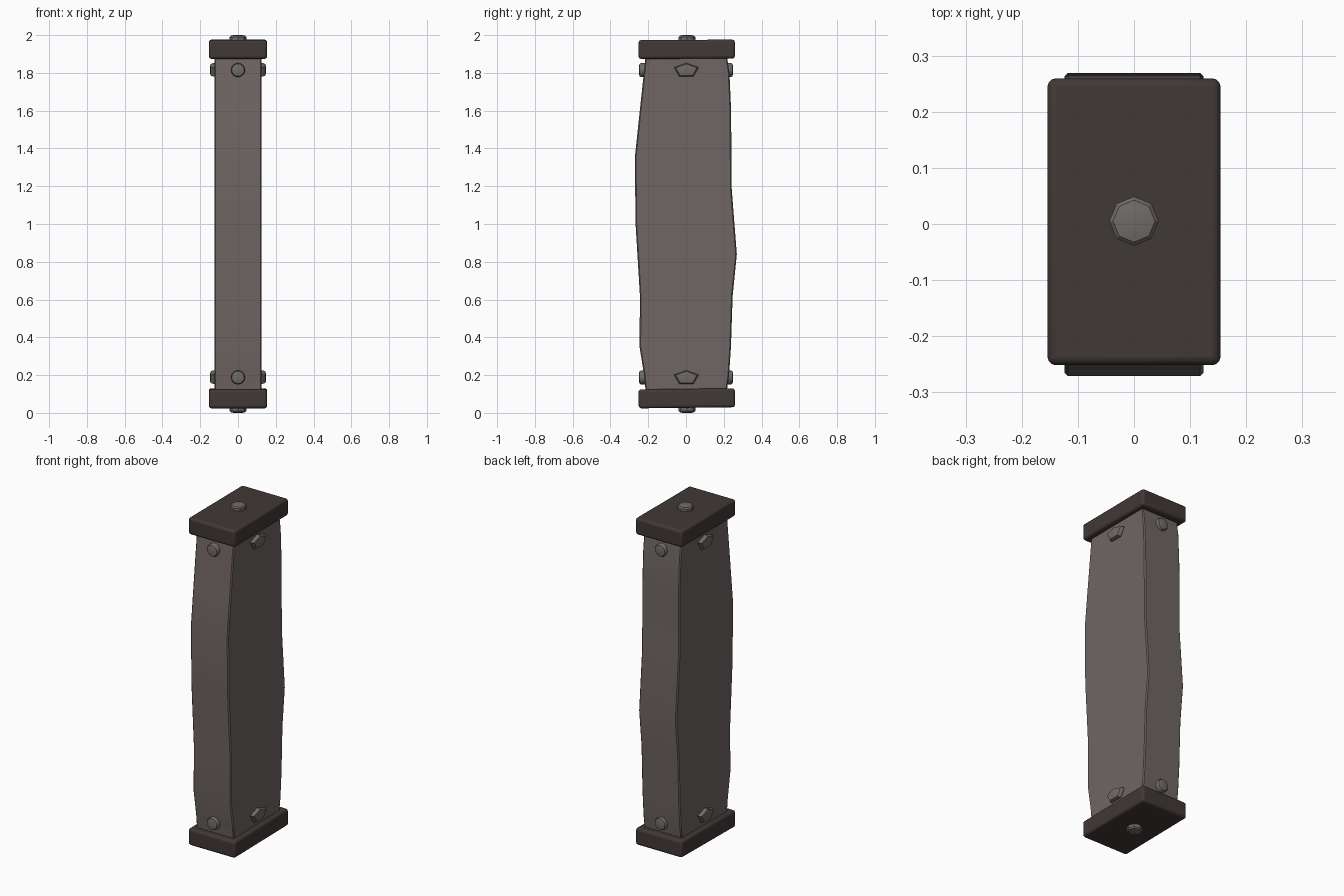
import bpy, bmesh, math
from mathutils import Matrix, Vector

if "Cube" in bpy.data.objects:
    bpy.data.objects.remove(bpy.data.objects["Cube"])


def material(name, rgb):
    m = bpy.data.materials.new(name)
    m.diffuse_color = (*rgb, 1)
    m.use_nodes = True
    m.node_tree.nodes["Principled BSDF"].inputs["Base Color"].default_value = m.diffuse_color
    return m


BODY = material("warm grey", (0.158, 0.132, 0.126))
CAP = material("dark brown", (0.052, 0.040, 0.037))
BOLT = material("bolt grey", (0.160, 0.147, 0.142))


def finish(name, bm, mat, bevel=0.0, segments=2, angle=35):
    bmesh.ops.recalc_face_normals(bm, faces=bm.faces)
    me = bpy.data.meshes.new(name)
    bm.to_mesh(me)
    bm.free()
    me.materials.append(mat)
    ob = bpy.data.objects.new(name, me)
    bpy.context.collection.objects.link(ob)
    if bevel:
        mod = ob.modifiers.new("bevel", 'BEVEL')
        mod.width, mod.segments = bevel, segments
        mod.limit_method, mod.angle_limit = 'ANGLE', math.radians(40)
    bpy.ops.object.select_all(action='DESELECT')
    ob.select_set(True)
    bpy.context.view_layer.objects.active = ob
    bpy.ops.object.shade_smooth_by_angle(angle=math.radians(angle))
    return ob


def stack(outline, levels):
    """Loft a 2D outline through (height, scale) levels along local z."""
    bm = bmesh.new()
    rings = [[bm.verts.new((x * s, y * s, h)) for x, y in outline] for h, s in levels]
    n = len(outline)
    for a, b in zip(rings, rings[1:]):
        for i in range(n):
            bm.faces.new((a[i], a[(i + 1) % n], b[(i + 1) % n], b[i]))
    bm.faces.new(rings[0])
    bm.faces.new(rings[-1])
    return bm


def circle(r, n):
    return [(r * math.cos(2 * math.pi * i / n), r * math.sin(2 * math.pi * i / n))
            for i in range(n)]


def frame(origin, right, up, out):
    """Matrix sending local x, y, z to the given directions."""
    m = Matrix((right, up, out)).transposed().to_4x4()
    m.translation = Vector(origin)
    return m


# Body: uneven worn profile (y, z), extruded across x
front = [(-0.212, 0.10), (-0.222, 0.20), (-0.246, 0.35), (-0.244, 0.62),
         (-0.267, 1.00), (-0.271, 1.35), (-0.250, 1.55), (-0.220, 1.83), (-0.213, 1.90)]
back = [(0.215, 1.90), (0.230, 1.80), (0.239, 1.60), (0.241, 1.20),
        (0.269, 0.84), (0.247, 0.62), (0.238, 0.35), (0.228, 0.20), (0.214, 0.10)]
bm = stack(front + back, [(-0.124, 1), (0.124, 1)])
bm.transform(frame((0, 0, 0), (0, 1, 0), (0, 0, 1), (1, 0, 0)))
finish("body", bm, BODY, 0.006, 1, 30)

# End caps: rounded, slightly tilted blocks
for name, z, tilt in (("bottom_cap", 0.077, 0.012), ("top_cap", 1.925, 0.004)):
    bm = bmesh.new()
    bmesh.ops.create_cube(bm, size=1)
    bm.transform(Matrix.Translation((0, 0.004, z)) @ Matrix.Rotation(tilt, 4, 'X')
                 @ Matrix.Diagonal((0.308, 0.51, 0.10, 1)))
    finish(name, bm, CAP, 0.014, 3)

# Octagonal studs in the middle of each cap
for name, z, d in (("top_stud", 1.96, 1), ("bottom_stud", 0.04, -1)):
    bm = stack(circle(0.044, 8), [(0, 1), (0.030, 1), (0.037, 0.85), (0.040, 0.5)])
    bm.transform(frame((0, 0.005, z), (1, 0, 0), (0, d, 0), (0, 0, d)))
    finish(name, bm, BOLT, angle=30)

# Bolts near both ends: round on front and back, five-sided on the wide sides
plate = [(-0.038, -0.034), (0.038, -0.034), (0.065, 0.014), (0, 0.037), (-0.065, 0.014)]
for end, z in (("lower", 0.188), ("upper", 1.815)):
    for side, d in (("front", -1), ("back", 1)):
        bm = stack(circle(0.037, 16), [(0, 1), (0.040, 1), (0.047, 0.88), (0.050, 0.55)])
        bm.transform(frame((0, d * 0.199, z), (-d, 0, 0), (0, 0, 1), (0, d, 0)))
        finish(f"{end}_{side}_bolt", bm, BOLT)
    for side, d in (("left", -1), ("right", 1)):
        bm = stack(plate, [(0, 1), (0.032, 1), (0.044, 0.86), (0.047, 0.5)])
        bm.transform(frame((d * 0.101, 0.002, z), (0, d, 0), (0, 0, 1), (d, 0, 0)))
        finish(f"{end}_{side}_bolt", bm, BOLT, angle=30)
